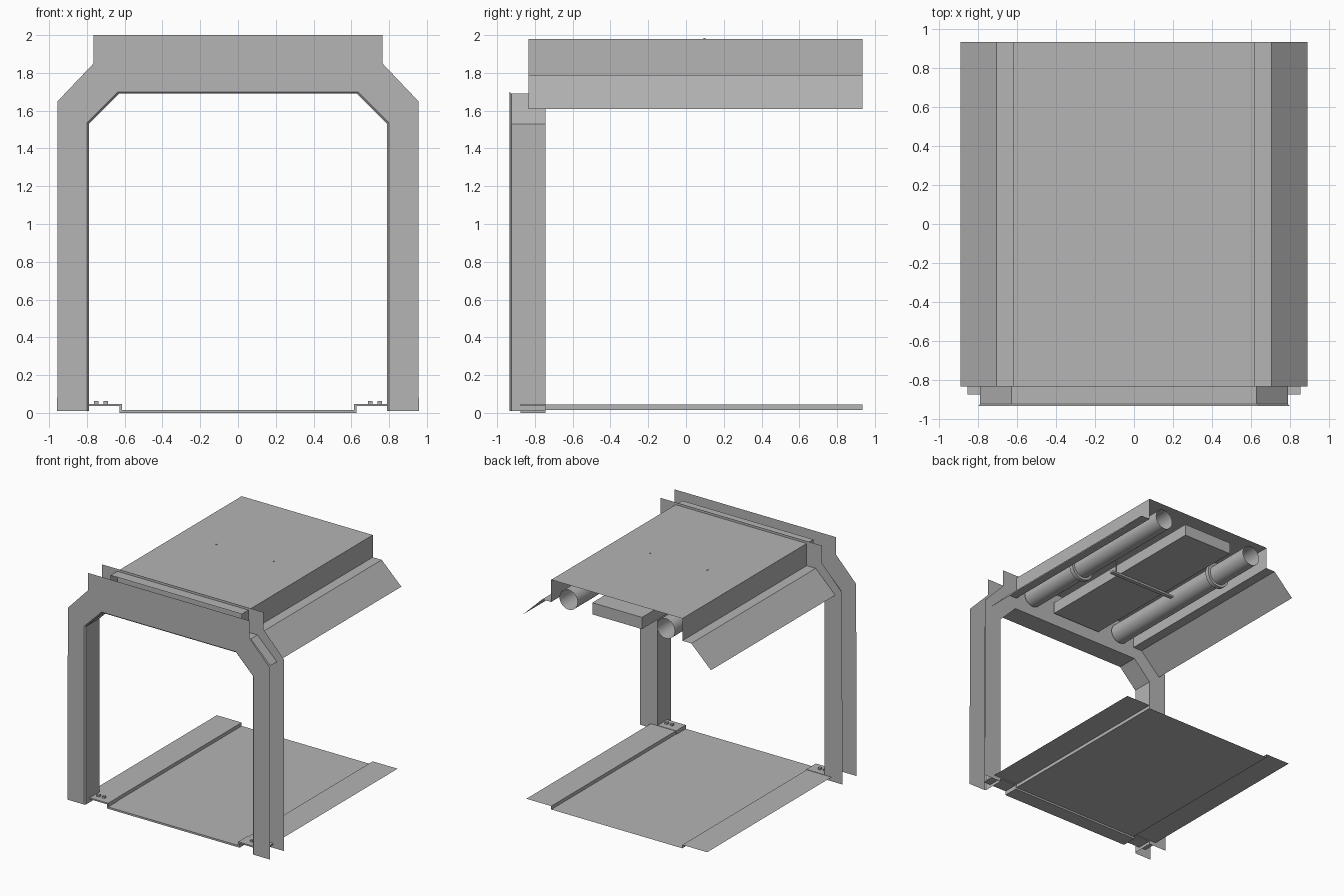
import bpy, bmesh, math

if "Cube" in bpy.data.objects:
    bpy.data.objects.remove(bpy.data.objects["Cube"])

grey = bpy.data.materials.new("dark_grey_metal")
grey.diffuse_color = (.46, .46, .46, 1)
grey.use_nodes = True
grey.node_tree.nodes["Principled BSDF"].inputs["Base Color"].default_value = grey.diffuse_color


def make_object(name, verts, faces):
    mesh = bpy.data.meshes.new(name)
    mesh.from_pydata(verts, [], faces)
    mesh.update()
    mesh.materials.append(grey)
    ob = bpy.data.objects.new(name, mesh)
    bpy.context.collection.objects.link(ob)
    return ob


def mirrored(half):
    """Half profile from +x foot to the middle -> full open profile."""
    return half + [(-x, z) for x, z in reversed(half)]


def loft(name, sections, caps=False):
    """Sheet lofted through (profile, y) sections, optionally a capped closed bar."""
    n = len(sections[0][0])
    verts = [(x, y, z) for prof, y in sections for x, z in prof]
    faces = [(s * n + i, s * n + (i + 1) % n, (s + 1) * n + (i + 1) % n, (s + 1) * n + i)
             for s in range(len(sections) - 1) for i in range(n if caps else n - 1)]
    if caps:
        faces += [tuple(range(n)), tuple(range(len(verts) - n, len(verts)))]
    return make_object(name, verts, faces)


def box(name, lo, hi):
    (x0, y0, z0), (x1, y1, z1) = lo, hi
    rect = [(x0, z0), (x1, z0), (x1, z1), (x0, z1)]
    return loft(name, [(rect, y0), (rect, y1)], caps=True)


def tube(name, x, z, stations, sides=32):
    """Surface of revolution along y through (radius, y) stations."""
    sections = [([(x + r * math.cos(2 * math.pi * i / sides),
                   z + r * math.sin(2 * math.pi * i / sides))
                  for i in range(sides + 1)], y) for r, y in stations]
    ob = loft(name, sections)
    bm = bmesh.new()
    bm.from_mesh(ob.data)
    bmesh.ops.remove_doubles(bm, verts=bm.verts, dist=1e-5)
    for f in bm.faces:
        f.smooth = True
    for e in bm.edges:
        if len(e.link_faces) == 2 and e.calc_face_angle() > .6:
            e.smooth = False
    bm.to_mesh(ob.data)
    bm.free()
    return ob


# Door frame: two sheet plates joined by a reveal with flared lips
outer = mirrored([(.957, .01), (.955, 1.65), (.765, 1.85), (.765, 2.0)])
lip = mirrored([(.80, .01), (.80, 1.535), (.635, 1.70)])
reveal = mirrored([(.79, .01), (.79, 1.53), (.63, 1.69)])
FRONT, REAR = -.935, -.745
for name, y in (("front_frame_plate", FRONT), ("rear_frame_plate", REAR)):
    outline = outer + lip[::-1]
    make_object(name, [(x, y, z) for x, z in outline], [tuple(range(len(outline)))])
loft("frame_reveal", [(lip, FRONT), (reveal, FRONT + .01),
                      (reveal, REAR), (lip, REAR)])

# Floor pan and solid threshold in front of it
floor = mirrored([(.855, .045), (.62, .045), (.62, .016)])
loft("floor_pan", [(floor, REAR), (floor, .935)])
sill_top = mirrored([(.855, .048), (.615, .048), (.615, .016)])
sill_bottom = mirrored([(.855, .036), (.628, .036), (.628, 0)])
sill = sill_top + sill_bottom[::-1]
loft("threshold", [(sill, -.875), (sill, REAR)], caps=True)

# Roof shell with sloped eaves
roof = mirrored([(.89, 1.61), (.705, 1.79), (.62, 1.79), (.62, 1.98)])
loft("roof_shell", [(roof, -.835), (roof, .935)])

# Central duct below the roof
box("central_duct", (-.235, -.73, 1.785), (.235, .93, 1.885))

# Hanger bar under the duct, with rods through the roof
box("hanger_bar", (-.32, .08, 1.768), (.32, .115, 1.785))
for side in (-1, 1):
    tag = "left" if side < 0 else "right"
    rod_x = side * .27
    box(f"hanger_rod_{tag}", (rod_x - .005, .092, 1.77), (rod_x + .005, .102, 1.984))

    # Ceiling pipes with clamp rings
    tube(f"ceiling_pipe_{tag}", side * .46, 1.85, [(.085, -.73), (.085, .93)])
    c = -.12 if side > 0 else .5
    tube(f"pipe_clamp_{tag}", side * .46, 1.85,
         [(.086, c - .018), (.108, c - .018), (.108, c + .018), (.086, c + .018)])

    # Floor bracket bolts
    for x in (.70, .75):
        a, b = sorted((side * (x - .012), side * (x + .012)))
        box(f"floor_bolt_{tag}", (a, -.822, .045), (b, -.798, .062))
